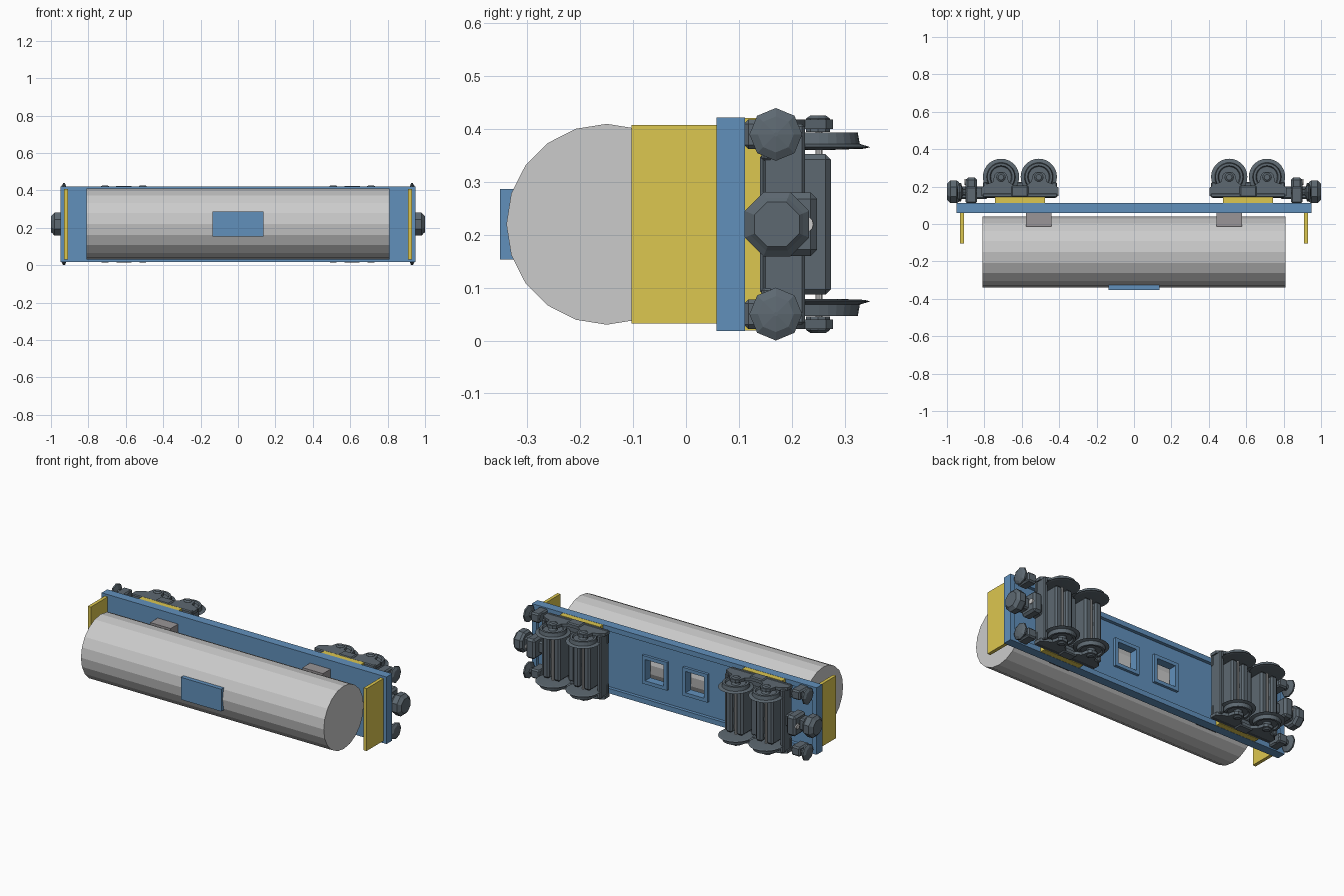
import bpy, bmesh, math
from mathutils import Matrix, Vector

if "Cube" in bpy.data.objects:
    bpy.data.objects.remove(bpy.data.objects["Cube"])

C = 0.22  # height of the wagon's long axis (it lies on its side)


def mat(name, col):
    m = bpy.data.materials.new(name)
    m.diffuse_color = (*col, 1)
    m.use_nodes = True
    m.node_tree.nodes["Principled BSDF"].inputs["Base Color"].default_value = m.diffuse_color
    return m


BLUE = mat("blue", (0.12, 0.28, 0.50))
YELLOW = mat("yellow", (0.72, 0.57, 0.08))
DARK = mat("dark", (0.11, 0.14, 0.165))
BROWN = mat("warm_grey", (0.32, 0.30, 0.31))


def finish(name, bm, m=None):
    bmesh.ops.recalc_face_normals(bm, faces=bm.faces)
    me = bpy.data.meshes.new(name)
    bm.to_mesh(me)
    bm.free()
    ob = bpy.data.objects.new(name, me)
    bpy.context.collection.objects.link(ob)
    if m:
        me.materials.append(m)
    return ob


def box(name, x, y, z, m=None, bevel=0):
    """Box from (min, max) ranges; z is measured from the long axis."""
    bm = bmesh.new()
    bmesh.ops.create_cube(bm, size=1)
    for v in bm.verts:
        v.co = Vector((sum(x) / 2 + v.co.x * (x[1] - x[0]),
                       sum(y) / 2 + v.co.y * (y[1] - y[0]),
                       C + sum(z) / 2 + v.co.z * (z[1] - z[0])))
    if bevel:
        bmesh.ops.bevel(bm, geom=bm.edges[:], offset=bevel, segments=1, affect='EDGES')
    return finish(name, bm, m)


def lathe(name, profile, n, axis, pos, sign=1, m=None, start=0.0):
    """Solid of revolution from (radius, distance) pairs along x or z."""
    bm = bmesh.new()
    rings = []
    for r, h in profile:
        ring = []
        for i in range(n):
            a = start + 2 * math.pi * i / n
            p, q = r * math.cos(a), r * math.sin(a)
            co = (sign * h, p, q) if axis == 'x' else (p, q, sign * h)
            ring.append(bm.verts.new(Vector(co) + Vector(pos)))
        rings.append(ring)
    for a, b in zip(rings, rings[1:]):
        for i in range(n):
            bm.faces.new((a[i], a[(i + 1) % n], b[(i + 1) % n], b[i]))
    bm.faces.new(rings[0])
    bm.faces.new(rings[-1])
    return finish(name, bm, m)


def extrude_xy(name, pts, z, m, cx=0):
    """Outline in x and y, extruded along z."""
    bm = bmesh.new()
    f = bm.faces.new([bm.verts.new((cx + x, y, C + z[0])) for x, y in pts])
    r = bmesh.ops.extrude_face_region(bm, geom=[f])
    for v in r['geom']:
        if isinstance(v, bmesh.types.BMVert):
            v.co.z = C + z[1]
    return finish(name, bm, m)


def cut(ob, cutter):
    mod = ob.modifiers.new("cut", 'BOOLEAN')
    mod.operation, mod.solver, mod.object = 'DIFFERENCE', 'EXACT', cutter
    bpy.context.view_layer.objects.active = ob
    bpy.ops.object.modifier_apply(modifier=mod.name)


# tank, with hatch on its crown
lathe("tank", [(0.19, -0.81), (0.19, 0.81)], 20, 'x', (0, -0.15, C))
box("hatch", (-0.135, 0.135), (-0.352, -0.32), (-0.067, 0.067), BLUE)

# underframe: tray with two rimmed square openings
frame = box("underframe", (-0.95, 0.95), (0.058, 0.112), (-0.202, 0.202), BLUE)
cutters = [box("recess_cutter", (-0.92, 0.92), (0.092, 0.15), (-0.172, 0.172))]
cut(frame, cutters[0])
for s in (-1, 1):
    x = s * 0.135
    rim = box("opening_rim", (x - 0.083, x + 0.083), (0.085, 0.108), (-0.085, 0.085), BLUE)
    hole = box("opening_cutter", (x - 0.062, x + 0.062), (0, 0.2), (-0.064, 0.064))
    cut(frame, hole)
    cut(rim, hole)
    cutters.append(hole)
for c in cutters:
    bpy.data.objects.remove(c)

# side frame outline with two axle boxes
half = [(0.205, 0.15), (0.205, 0.195), (0.175, 0.215), (0.145, 0.225), (0.135, 0.265),
        (0.12, 0.278), (0.085, 0.278), (0.07, 0.265), (0.06, 0.225), (0.03, 0.205)]
outline = half + [(-x, y) for x, y in reversed(half)]

for s in (-1, 1):
    def span(a, b):
        return tuple(sorted((s * a, s * b)))

    # end plates, tank saddles and bogie bolsters
    box("end_plate", span(0.91, 0.93), (-0.103, 0.06), (-0.188, 0.188), YELLOW)
    box("saddle", span(0.44, 0.577), (-0.014, 0.06), (-0.15, 0.15), BROWN)
    box("bolster", span(0.475, 0.742), (0.09, 0.145), (-0.201, 0.201), YELLOW)

    # bogie bed and cross beams
    cx = s * 0.61
    box("bogie_bed", span(0.415, 0.805), (0.14, 0.175), (-0.133, 0.133), DARK, 0.006)
    box("bogie_centre_beam", span(0.59, 0.63), (0.17, 0.225), (-0.133, 0.133), DARK, 0.006)
    for e in (0.425, 0.795):
        box("bogie_end_beam", span(e - 0.012, e + 0.012), (0.145, 0.225), (-0.19, 0.19), DARK, 0.005)

    for k in (-1, 1):
        # axle with the trough that carries it
        ax = cx + k * 0.101
        lathe("axle", [(0.007, -0.2), (0.007, 0.2)], 10, 'z', (ax, 0.252, C))
        for t in (-1, 1):
            w = ax + t * 0.036
            box("axle_trough_wall", (w - 0.022, w + 0.022), (0.16, 0.274), (-0.133, 0.133), DARK, 0.01)
        for z in (-0.1, 0, 0.1):
            box("axle_cradle", (ax - 0.03, ax + 0.03), (0.17, 0.25), (z - 0.012, z + 0.012), DARK)
        # flanged wheels and axle caps
        for q in (-1, 1):
            wheel = lathe("wheel", [(0.03, 0.141), (0.085, 0.143), (0.097, 0.146), (0.077, 0.152), (0.073, 0.174),
                                    (0.06, 0.174), (0.055, 0.164), (0.025, 0.164), (0.02, 0.174)],
                          28, 'z', (ax, 0.252, C), q, DARK)
            lathe("axle_cap", [(0.024, 0.175), (0.024, 0.2), (0.015, 0.206)], 10, 'z', (ax, 0.25, C), q, DARK)

    for q in (-1, 1):
        # bogie side frames with spring packs
        extrude_xy("bogie_side_frame", outline, (q * 0.18, q * 0.198), DARK, cx)
        zr = tuple(sorted((q * 0.18, q * 0.205)))
        box("spring_pack", (cx - 0.045, cx + 0.045), (0.145, 0.205), zr, DARK, 0.006)
        zs = tuple(sorted((q * 0.12, q * 0.2)))
        box("side_frame_bracket", (cx - 0.2, cx + 0.2), (0.143, 0.165), zs, DARK, 0.005)
        # buffers
        lathe("buffer", [(0.026, 0.84), (0.026, 0.895), (0.018, 0.897), (0.018, 0.915), (0.05, 0.925),
                         (0.05, 0.934), (0.034, 0.943), (0.004, 0.947)],
              8, 'x', (0, 0.17, C + q * 0.17), s, DARK)
        box("buffer_base", span(0.84, 0.9), (0.11, 0.2), (q * 0.17 - 0.028, q * 0.17 + 0.028), DARK, 0.008)

    # coupler arm, pivot and eight-sided head
    box("coupler_arm", span(0.78, 0.96), (0.135, 0.2), (-0.035, 0.035), DARK, 0.008)
    box("coupler_block", span(0.84, 0.9), (0.14, 0.248), (-0.06, 0.06), DARK, 0.012)
    lathe("coupler_pin", [(0.016, 0.895), (0.016, 0.906)], 12, 'x', (0, 0.225, C), s)
    lathe("coupler_head", [(0.056, 0.935), (0.066, 0.948), (0.066, 0.982), (0.054, 0.992), (0.046, 1.0)],
          8, 'x', (0, 0.172, C), s, DARK, math.pi / 8)
